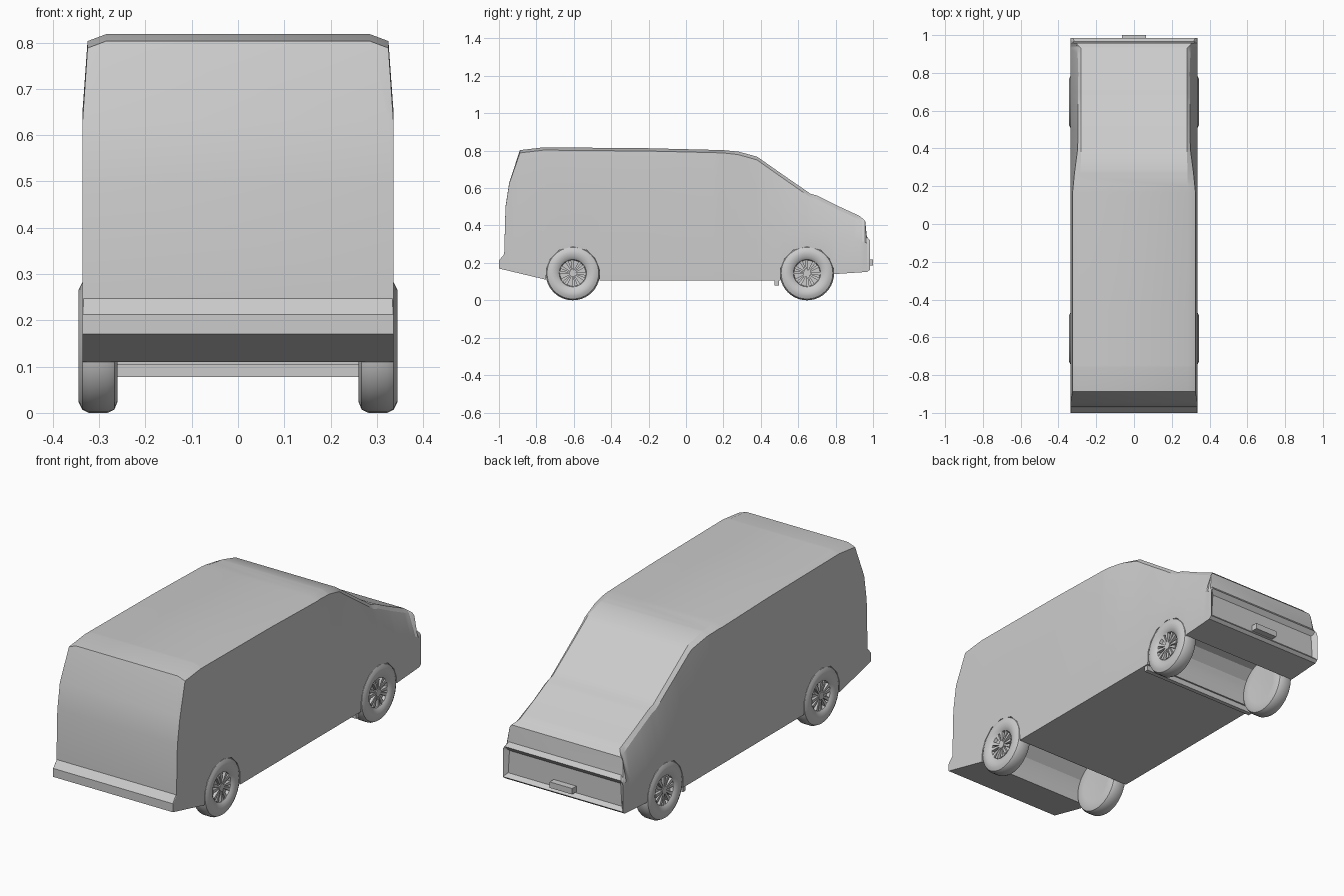
import bpy, bmesh, math
from mathutils import Matrix

if "Cube" in bpy.data.objects:
    bpy.data.objects.remove(bpy.data.objects["Cube"])

WHEEL_R = 0.145
AXLES = {"tail": -0.605, "hood": 0.647}


def finish(bm, name, angle=25):
    bmesh.ops.recalc_face_normals(bm, faces=bm.faces)
    me = bpy.data.meshes.new(name)
    bm.to_mesh(me)
    bm.free()
    ob = bpy.data.objects.new(name, me)
    bpy.context.collection.objects.link(ob)
    bpy.ops.object.select_all(action='DESELECT')
    ob.select_set(True)
    bpy.context.view_layer.objects.active = ob
    bpy.ops.object.shade_smooth_by_angle(angle=math.radians(angle))
    return ob


def box(name, x, y, z):
    bm = bmesh.new()
    size = [b - a for a, b in (x, y, z)]
    mid = [(a + b) / 2 for a, b in (x, y, z)]
    bmesh.ops.create_cube(bm, size=1, matrix=Matrix.Translation(mid) @ Matrix.Diagonal((*size, 1)))
    return finish(bm, name)


def lerp(table, y):
    for (a, va), (b, vb) in zip(table, table[1:]):
        if y <= b:
            return va + (vb - va) * max(0, (y - a) / (b - a))
    return table[-1][1]


def loft(bm, rings, closed_ends=True):
    rows = [[bm.verts.new(p) for p in r] for r in rings]
    n = len(rows[0])
    for a, b in zip(rows, rows[1:]):
        for i in range(n):
            bm.faces.new((a[i], a[(i + 1) % n], b[(i + 1) % n], b[i]))
    return [bm.faces.new(r) for r in (rows[0], rows[-1])] if closed_ends else None


# Body outlines along y: roof line, underside with wheel arches, widths
top = [(-1, .213), (-.972, .247), (-.965, .50), (-.945, .63), (-.888, .803), (-.76, .818),
       (-.2, .813), (.2, .803), (.28, .795), (.38, .768), (.52, .67), (.665, .57), (.70, .56),
       (.80, .51), (.93, .45), (.958, .425), (.967, .34), (.985, .32)]
arch = [(-.141, .17), (-.12, .222), (-.075, .268), (0, .287), (.075, .268), (.12, .222), (.141, .17)]
under = [(-1, .17), (AXLES["tail"] - .143, .11)]
under += [(AXLES["tail"] + d, z) for d, z in arch]
under += [(AXLES["tail"] + .143, .105), (AXLES["hood"] - .143, .105)]
under += [(AXLES["hood"] + d, z) for d, z in arch]
under += [(AXLES["hood"] + .143, .14), (.97, .152), (.985, .165)]
shoulder_w = [(-1, .336), (-.945, .336), (-.888, .325), (.17, .325), (.27, .315), (.4, .298),
              (.8, .295), (.94, .30), (.967, .325), (.985, .333)]
roof_w = [(-1, .335), (-.965, .333), (-.945, .325), (-.888, .285), (.2, .285), (.4, .28),
          (.93, .28), (.967, .315), (.985, .325)]
drop = [(-1, .004), (-.945, .006), (-.888, .015), (.2, .015), (.4, .018), (.93, .02), (.985, .008)]
belt = [(-1, .19), (-.972, .22), (-.945, .58), (-.888, .65), (.15, .65), (.25, .54), (.38, .42),
        (.9, .33), (.985, .30)]

# Body shell
rings = []
for y in sorted({p[0] for t in (top, under, shoulder_w, belt) for p in t}):
    zt, zu, zs = lerp(top, y), lerp(under, y), lerp(top, y) - lerp(drop, y)
    half = [(.336, zu), (.336, min(lerp(belt, y), zs - .004)),
            (lerp(shoulder_w, y), zs), (lerp(roof_w, y), zt)]
    rings.append([(x, y, z) for x, z in half] + [(-x, y, z) for x, z in reversed(half)])
bm = bmesh.new()
caps = loft(bm, rings)
bmesh.ops.recalc_face_normals(bm, faces=bm.faces)
# Recessed intake in the bumper
bmesh.ops.inset_region(bm, faces=[caps[1]], thickness=.025, depth=0)
bmesh.ops.translate(bm, verts=caps[1].verts, vec=(0, -.018, 0))
finish(bm, "van_body", 22)

# Plate and its support, cross bar behind the hood-end wheels
box("number_plate", (-.063, .063), (.965, 1.0), (.187, .217))
box("splash_bar", (-.33, .33), (.474, .496), (.078, .112))


def wheel(name, side, y):
    place = Matrix.Translation((0, y, WHEEL_R))
    # Tyre with closed inner side and dished outer face
    profile = [(.264, .002), (.262, .09), (.26, .12), (.267, .138), (.282, .145), (.322, .145),
               (.336, .138), (.344, .122), (.345, .105), (.341, .088), (.336, .079),
               (.332, .073), (.318, .069), (.318, .002)]
    n = 40
    bm = bmesh.new()
    loft(bm, [[(side * x, r * math.cos(2 * math.pi * i / n), r * math.sin(2 * math.pi * i / n))
               for i in range(n)] for x, r in profile])
    bm.transform(place)
    finish(bm, name + "_tyre", 35)
    # Tapered spokes in pairs and a hub
    bm = bmesh.new()
    for i in range(12):
        a = math.pi / 6 * i + (.05 if i % 2 else -.05)
        rot = Matrix.Rotation(a, 4, 'X')
        loft(bm, [[rot @ Matrix.Translation((0, 0, 0)) @ v for v in ring] for ring in (
            [bpy_v(side * x, r, s * w) for x, s in ((.316, -1), (.316, 1), (xo, 1), (xo, -1))]
            for r, w, xo in ((.012, .003, .330), (.071, .009, .335)))])
    bmesh.ops.create_cone(bm, cap_ends=True, segments=20, radius1=.019, radius2=.019, depth=.018,
                          matrix=Matrix.Translation((side * .325, 0, 0)) @ Matrix.Rotation(math.pi / 2, 4, 'Y'))
    bm.transform(place)
    finish(bm, name + "_rim")


def bpy_v(x, y, z):
    return Matrix.Translation((x, y, z)).translation


for end, y in AXLES.items():
    for side, label in ((1, "right"), (-1, "left")):
        wheel(f"{end}_{label}_wheel", side, y)
